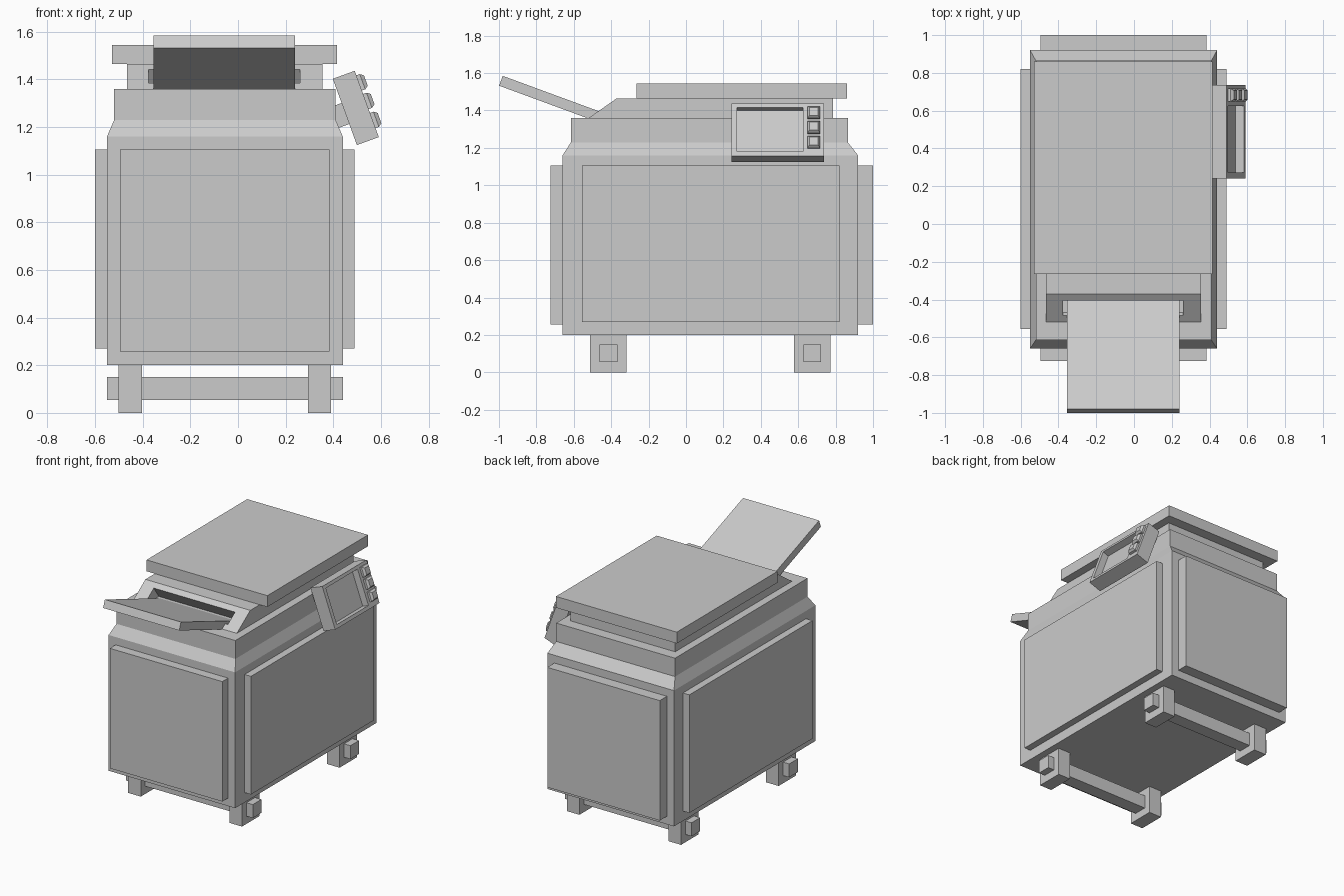
import bpy, bmesh
from math import radians
from mathutils import Matrix

if "Cube" in bpy.data.objects:
    bpy.data.objects.remove(bpy.data.objects["Cube"])


def loft(name, rings, mat=None):
    """Solid through stacked rectangles (x0, x1, y0, y1, z)."""
    bm = bmesh.new()
    loops = [[bm.verts.new(p) for p in ((a, c, z), (b, c, z), (b, d, z), (a, d, z))]
             for a, b, c, d, z in rings]
    bm.faces.new(loops[0][::-1])
    bm.faces.new(loops[-1])
    for lo, hi in zip(loops, loops[1:]):
        for i in range(4):
            j = (i + 1) % 4
            bm.faces.new((lo[i], lo[j], hi[j], hi[i]))
    bmesh.ops.recalc_face_normals(bm, faces=bm.faces)
    if mat:
        bm.transform(mat)
    me = bpy.data.meshes.new(name)
    bm.to_mesh(me)
    bm.free()
    ob = bpy.data.objects.new(name, me)
    bpy.context.collection.objects.link(ob)
    return ob


def box(name, x, y, z, mat=None):
    return loft(name, [(*x, *y, z[0]), (*x, *y, z[1])], mat)


def cut(ob, cutter):
    m = ob.modifiers.new("recess", 'BOOLEAN')
    m.operation = 'DIFFERENCE'
    m.solver = 'EXACT'
    m.object = cutter
    cutter.hide_render = True
    cutter.display_type = 'WIRE'
    bpy.context.view_layer.objects.active = ob
    bpy.context.view_layer.update()
    bpy.ops.object.modifier_apply(modifier=m.name)
    bpy.data.objects.remove(cutter)


# Cabinet with sloped shoulder
loft("cabinet", [(-.55, .44, -.66, .92, .2), (-.55, .44, -.66, .92, 1.16),
                 (-.52, .41, -.615, .865, 1.23), (-.52, .41, -.615, .865, 1.36)])

# Raised panels on the four sides
for side, x in (("left", (-.60, -.55)), ("right", (.44, .49))):
    box(side + "_panel", x, (-.555, .82), (.27, 1.105))
for side, y in (("front", (-.725, -.66)), ("back", (.92, 1.0))):
    box(side + "_panel", (-.495, .385), y, (.257, 1.105))

# Feet and the bars through them
for end, y in (("front", -.415), ("back", .675)):
    box(end + "_bar", (-.55, .44), (y - .048, y + .048), (.055, .15))
    for side, x in (("left", (-.502, -.402)), ("right", (.293, .39))):
        box(f"{end}_{side}_foot", x, (y - .097, y + .097), (0, .2))

# Scanner base with sloped front and paper slot
base = loft("scanner_base", [(-.465, .355, -.52, .785, 1.36),
                             (-.465, .355, -.37, .785, 1.465)])
slope = Matrix.Translation((0, -.445, 1.4125)) @ Matrix.Rotation(radians(35), 4, 'X')
cut(base, box("slot_cutter", (-.375, .26), (-.049, .049), (-.14, .06), slope))

# Lid
box("scanner_lid", (-.53, .415), (-.265, .86), (1.465, 1.545))

# Paper tray leaning out of the slot
lean = Matrix.Translation((0, -.98, 1.585)) @ Matrix.Rotation(radians(-20.2), 4, 'X')
box("paper_tray", (-.355, .24), (0, .65), (-.056, 0), lean)

# Tilted control panel with recessed screen, buttons and mounting arm
tilt = Matrix.Translation((.49, 0, 1.436)) @ Matrix.Rotation(radians(-20), 4, 'Y')
panel = box("control_panel", (-.098, 0), (.242, .737), (-.296, 0), tilt)
cut(panel, box("screen_cutter", (-.048, .05), (.272, .625), (-.272, -.022), tilt))
box("panel_arm", (-.17, -.098), (.36, .62), (-.202, -.108), tilt)
for i, s in enumerate((.054, .137, .222)):
    m = tilt @ Matrix.Translation((0, .683, -s)) @ Matrix.Rotation(radians(90), 4, 'Y')
    loft(f"button_{i + 1}", [(-.034, .034, -.034, .034, -.005),
                             (-.034, .034, -.034, .034, .015),
                             (-.023, .023, -.023, .023, .03)], m)
